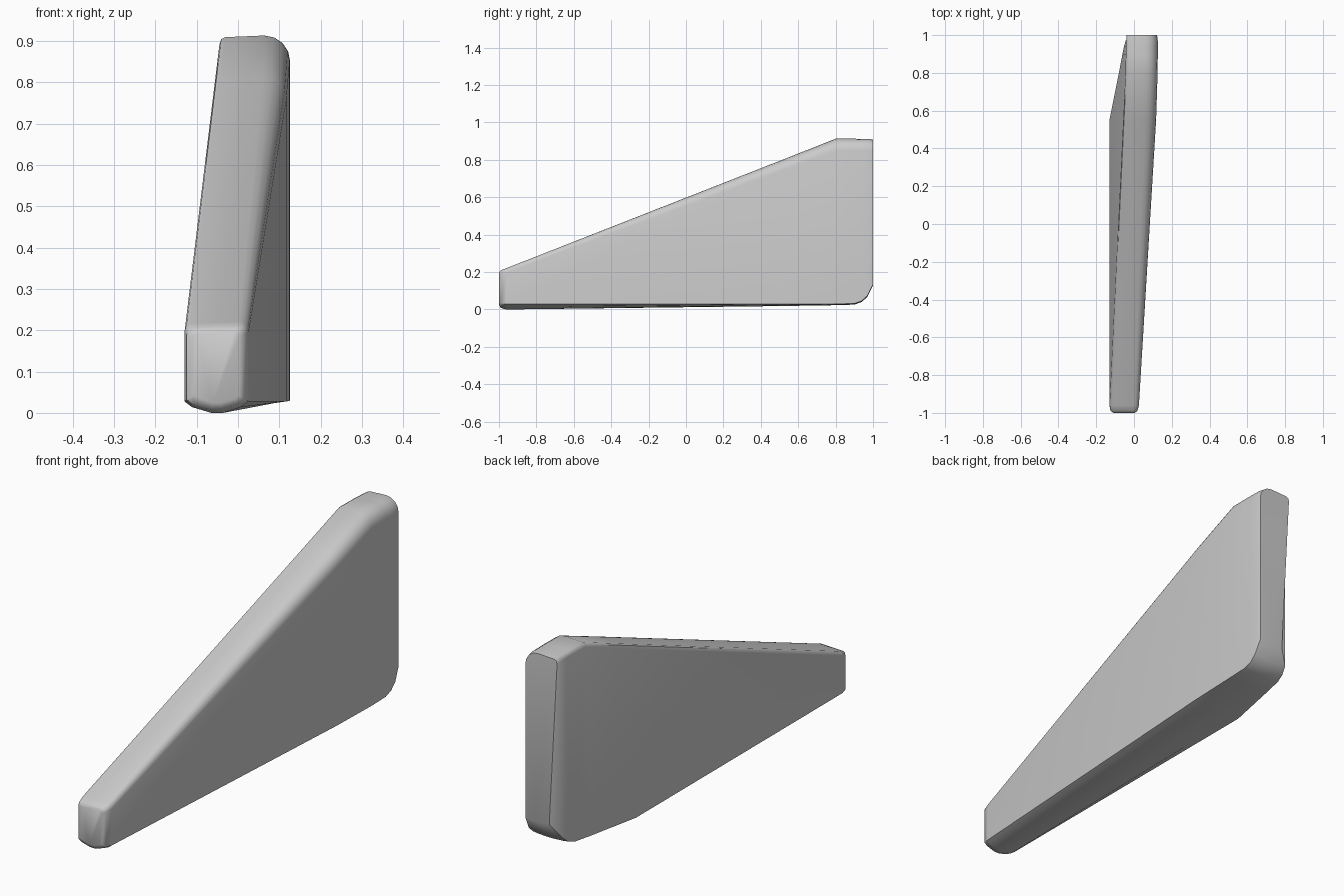
import bpy, bmesh

if "Cube" in bpy.data.objects:
    bpy.data.objects.remove(bpy.data.objects["Cube"])

# Stations along y:
# y, left x at base, left x at top, right x, keel z, base side z, top z, shoulder radius
stations = [
    (-1.00, -0.108, -0.108, 0.003, 0.026, 0.045, 0.200, 0.012),
    (-0.99, -0.124, -0.124, 0.018, 0.010, 0.034, 0.212, 0.018),
    (-0.96, -0.130, -0.129, 0.026, 0.002, 0.030, 0.223, 0.024),
    (0.55, -0.130, -0.057, 0.117, 0.021, 0.030, 0.816, 0.056),
    (0.80, -0.080, -0.045, 0.125, 0.025, 0.031, 0.915, 0.062),
    (0.90, -0.061, -0.043, 0.126, 0.028, 0.034, 0.915, 0.062),
    (0.94, -0.053, -0.042, 0.126, 0.042, 0.048, 0.914, 0.062),
    (0.97, -0.044, -0.041, 0.126, 0.070, 0.076, 0.914, 0.062),
    (1.00, 0.000, -0.040, 0.122, 0.130, 0.136, 0.911, 0.062),
]


def section(xlb, xlt, xr, zk, zs, zt, r):
    """Closed cross-section: shallow keel, straight sides, rounded right shoulder."""
    w = xr - xlb
    drop = zs - zk
    pts = [(xlb, zs)]
    for u, d in ((0.12, 0.5), (0.42, 1.0), (0.6, 1.0), (0.88, 0.5)):
        pts.append((xlb + u * w, zs - d * drop))
    pts.append((xr, zs))
    # rounded right shoulder
    for c, s in ((1, 0), (0.924, 0.383), (0.707, 0.707), (0.383, 0.924), (0, 1)):
        pts.append((xr - r * (1 - c), zt - r * (1 - s)))
    # small left shoulder
    e = min(0.014, r)
    pts += [(xlt + e, zt - 0.004), (xlt + e * 0.3, zt - 0.009), (xlt, zt - 0.022)]
    return pts


# Fin body lofted through the stations
bm = bmesh.new()
rings = [[bm.verts.new((x, y, z)) for x, z in section(*p)] for y, *p in stations]
for a, b in zip(rings, rings[1:]):
    n = len(a)
    for i in range(n):
        j = (i + 1) % n
        bm.faces.new((a[i], a[j], b[j], b[i]))
bm.faces.new(rings[0][::-1])
bm.faces.new(rings[-1])
bmesh.ops.recalc_face_normals(bm, faces=bm.faces)

# Rest on the ground
low = min(v.co.z for v in bm.verts)
for v in bm.verts:
    v.co.z -= low

mesh = bpy.data.meshes.new("tapered_fin")
bm.to_mesh(mesh)
bm.free()
fin = bpy.data.objects.new("tapered_fin", mesh)
bpy.context.collection.objects.link(fin)

# Smooth shading with crisp large-angle edges
bpy.context.view_layer.objects.active = fin
fin.select_set(True)
bpy.ops.object.shade_smooth_by_angle(angle=0.8)
